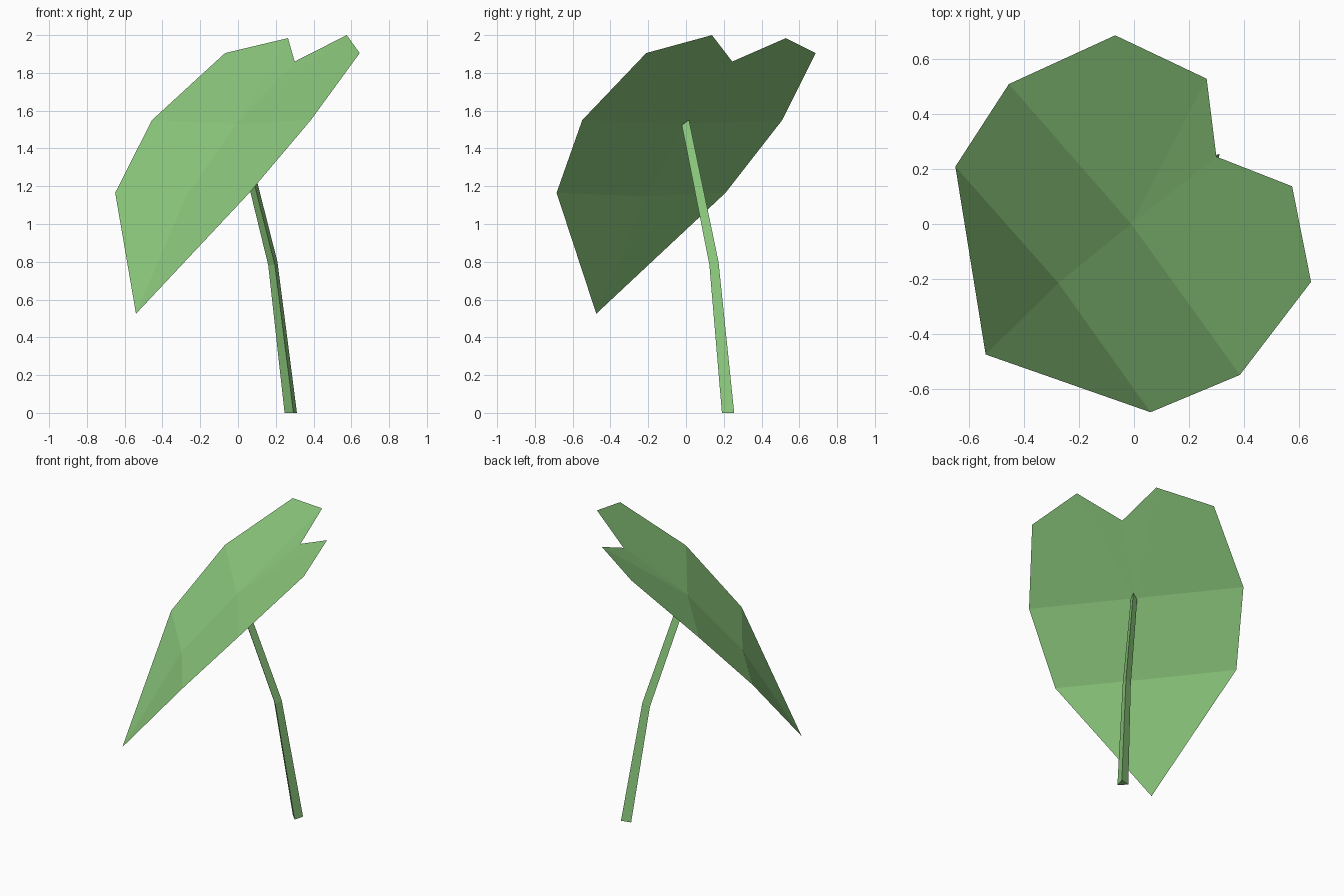
import bpy, bmesh, math
from mathutils import Vector

if "Cube" in bpy.data.objects:
    bpy.data.objects.remove(bpy.data.objects["Cube"])

green = bpy.data.materials.new("leaf green")
green.diffuse_color = (0.27, 0.60, 0.21, 1)
green.use_nodes = True
green.node_tree.nodes["Principled BSDF"].inputs["Base Color"].default_value = green.diffuse_color


def make(name, bm):
    bmesh.ops.recalc_face_normals(bm, faces=bm.faces[:])
    me = bpy.data.meshes.new(name)
    bm.to_mesh(me)
    bm.free()
    me.materials.append(green)
    ob = bpy.data.objects.new(name, me)
    bpy.context.collection.objects.link(ob)
    return ob


# Leaf blade: mirrored outline rows (midpoint x, y, z, half width)
SIDE = Vector((0.622, -0.783, 0))
bm = bmesh.new()
tip = bm.verts.new((-0.54, -0.475, 0.525))
low_vein = bm.verts.new((-0.275, -0.215, 1.145))
heart = bm.verts.new((-0.01, 0.0, 1.53))
notch = bm.verts.new((0.30, 0.245, 1.86))
rows = [(-0.295, -0.238, 1.165, 0.571), (-0.035, -0.02, 1.55, 0.676),
        (0.288, 0.238, 1.905, 0.573), (0.42, 0.333, 1.992, 0.25)]
for s in (1, -1):
    low, mid, high, lobe = [
        bm.verts.new(Vector((x, y, z + (0.008 * s if w < 0.3 else 0))) + SIDE * w * s)
        for x, y, z, w in rows]
    for f in ([tip, low, low_vein], [low_vein, low, mid, heart],
              [heart, mid, high, lobe], [heart, lobe, notch]):
        bm.faces.new(f if s > 0 else f[::-1])
make("leaf_blade", bm)

# Stem: bent, tapering three-sided tube (centre x, y, z, radius, tilt)
bm = bmesh.new()
rings = []
for x, y, z, r, tilt in [(0.284, 0.228, 0, 0.039, 0),
                         (0.188, 0.152, 0.788, 0.029, 0.4),
                         (0.002, 0.0, 1.532, 0.023, 0.83)]:
    ring = []
    for k in range(3):
        a = math.radians(-76 + 120 * k)
        dx, dy = r * math.cos(a), r * math.sin(a)
        ring.append(bm.verts.new((x + dx, y + dy, z + tilt * (0.783 * dx + 0.622 * dy))))
    rings.append(ring)
for a, b in zip(rings, rings[1:]):
    for k in range(3):
        n = (k + 1) % 3
        bm.faces.new((a[k], a[n], b[n], b[k]))
bm.faces.new(rings[0][::-1])
bm.faces.new(rings[-1])
make("stem", bm)
